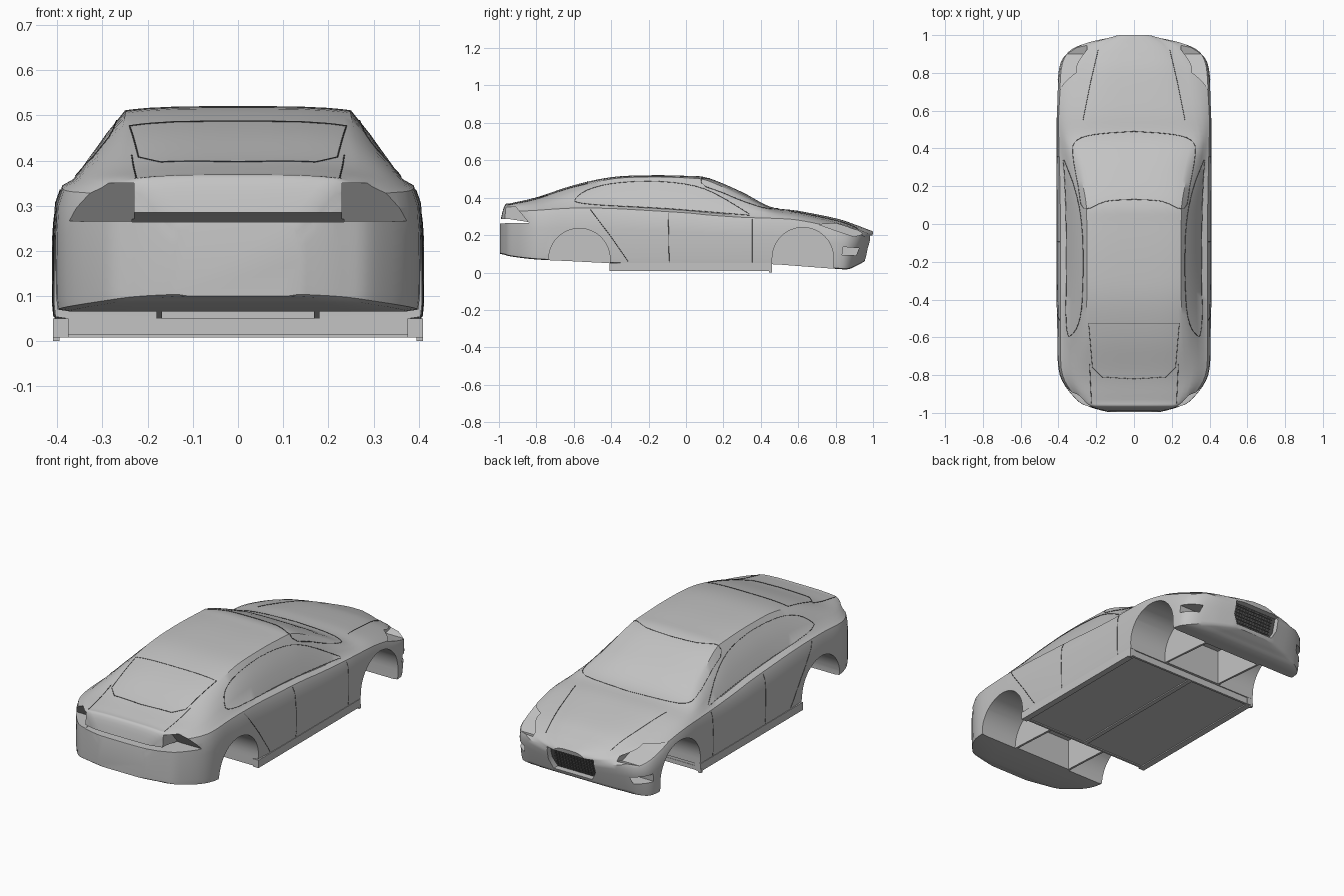
import bpy, bmesh, math
from mathutils import Vector
from mathutils.bvhtree import BVHTree

if "Cube" in bpy.data.objects:
    bpy.data.objects.remove(bpy.data.objects["Cube"])


def material(name, v):
    m = bpy.data.materials.new(name)
    m.diffuse_color = (v, v, v, 1)
    m.use_nodes = True
    m.node_tree.nodes["Principled BSDF"].inputs["Base Color"].default_value = m.diffuse_color
    return m


GREY = material("body grey", 0.55)
DARK = material("dark grille", 0.1)


def add_object(name, bm, mat):
    bmesh.ops.recalc_face_normals(bm, faces=bm.faces)
    me = bpy.data.meshes.new(name)
    bm.to_mesh(me)
    bm.free()
    ob = bpy.data.objects.new(name, me)
    bpy.context.collection.objects.link(ob)
    me.materials.append(mat)
    return ob


def nose_rake(y, z):
    """Lean the front bumper back below the bonnet lip."""
    k = min(max((y - .82) / .14, 0), 1)
    return y - .3 * k * max(.21 - z, 0)


def prism(name, pts, axis, lo, hi, mat=GREY):
    """Extrude a 2D outline along x (points are y,z) or y (points are x,z)."""
    bm = bmesh.new()
    def ring(c):
        return [bm.verts.new((c, a, b) if axis == 'x' else (a, nose_rake(c, b), b)) for a, b in pts]
    A, B = ring(lo), ring(hi)
    bm.faces.new(A)
    bm.faces.new(B[::-1])
    for i in range(len(pts)):
        j = (i + 1) % len(pts)
        bm.faces.new((A[i], B[i], B[j], A[j]))
    return add_object(name, bm, mat)


def box(name, x0, x1, y0, y1, z0, z1, mat=GREY):
    return prism(name, [(x0, z0), (x1, z0), (x1, z1), (x0, z1)], 'y', y0, y1, mat)


def catmull(rows, sub):
    """Smooth interpolation through rows of numbers."""
    out, n = [], len(rows)
    for i in range(n - 1):
        p0, p1, p2, p3 = rows[max(i - 1, 0)], rows[i], rows[i + 1], rows[min(i + 2, n - 1)]
        for k in range(sub):
            t = k / sub
            out.append([0.5 * (2 * b + (c - a) * t + (2 * a - 5 * b + 4 * c - d) * t * t
                               + (3 * b - a - 3 * c + d) * t ** 3)
                        for a, b, c, d in zip(p0, p1, p2, p3)])
    out.append(list(rows[-1]))
    return out


# Stations: y, bottom z, half width, belt z, belt half width, roof half width, roof edge z, top z
STATIONS = [
    (-0.995, .100, .14, .23, .13, .11, .255, .262),
    (-0.97, .095, .23, .31, .22, .20, .350, .358),
    (-0.93, .085, .305, .335, .28, .24, .362, .372),
    (-0.80, .070, .393, .345, .358, .27, .385, .402),
    (-0.60, .060, .405, .358, .365, .26, .452, .467),
    (-0.40, .050, .408, .356, .360, .25, .500, .510),
    (-0.20, .045, .41, .345, .358, .25, .511, .520),
    (0.00, .045, .41, .332, .360, .25, .506, .517),
    (0.12, .045, .41, .320, .364, .255, .490, .505),
    (0.30, .045, .41, .307, .372, .29, .405, .430),
    (0.45, .045, .41, .302, .382, .32, .335, .352),
    (0.60, .035, .41, .292, .380, .27, .318, .330),
    (0.80, .020, .400, .25, .350, .24, .272, .290),
    (0.90, .018, .368, .225, .285, .20, .242, .258),
    (0.96, .035, .285, .20, .230, .16, .217, .235),
    (1.00, .060, .12, .18, .10, .08, .207, .220),
]


def half_section(zb, w, zl, wb, r, ze, zt):
    h, d = zl - zb, w - wb
    pts = [(0, zb), (w * .6, zb), (w - .03, zb), (w - .004, zb + .004), (w - .001, zb + .1 * h),
           (w, zb + .6 * h), (w - .1 * d, zb + .83 * h), (w - .42 * d, zb + .955 * h), (wb, zl)]
    for t in (.33, .67):                       # side glass with a slight bulge
        pts.append((wb + (r - wb) * t + .006, zl + (ze - zl) * t + .003))
    for t in (1, .93, .8, .55, .28, 0):        # crowned roof or bonnet
        pts.append((r * t, ze + (zt - ze) * (1 - t ** 4)))
    return pts


# Lofted body shell
bm = bmesh.new()
prev = None
for y, *s in catmull(STATIONS, 5):
    half = half_section(*s)
    full = half + [(-x, z) for x, z in half[-2:0:-1]]
    ring = [bm.verts.new((x, nose_rake(y, z), z)) for x, z in full]
    if prev:
        for i in range(len(ring)):
            j = (i + 1) % len(ring)
            bm.faces.new((prev[i], prev[j], ring[j], ring[i]))
    else:
        bm.faces.new(ring)
    prev = ring
bm.faces.new(prev[::-1])
bmesh.ops.recalc_face_normals(bm, faces=bm.faces)
skin = BVHTree.FromBMesh(bm)
body = add_object("car_body", bm, GREY)

# Cutters: wheel wells, lamp openings, boot gap and grille recess
cutters = []


def both_sides(pts, x0, x1):
    for s in (1, -1):
        cutters.append(prism("cutter", pts, 'x', s * x0, s * x1))


for cy, cz in ((-0.57, .072), (0.625, .077)):
    R = .164
    arch = [(cy + R * math.cos(math.pi * i / 24), cz + R * math.sin(math.pi * i / 24))
            for i in range(25)]
    both_sides([(cy + R, -.1)] + arch + [(cy - R, -.1)], .18, .6)
    cutters.append(box("cutter", -.168, .168, cy - .155, cy + .155, -.1, .235))
both_sides([(-1.1, .263), (-.84, .266), (-.91, .35), (-1.1, .35)], .23, .5)         # tail lamps
cutters.append(prism("cutter", [(-1.1, .2635), (-.80, .2635), (-.94, .285), (-1.1, .285)],
                     'x', -.235, .235))                                            # boot gap
both_sides([(.71, .257), (.8, .263), (.965, .212), (.9, .192), (.8, .225)], .25, .5)  # headlamps
both_sides([(.835, .095), (.91, .092), (.925, .13), (.84, .137)], .21, .5)          # fog lamps
GRILLE = [(-.115, .078), (.115, .078), (.14, .125), (.138, .197), (-.138, .197), (-.14, .125)]
cutters.append(prism("cutter", GRILLE, 'y', .955, 1.2))                            # grille recess

bpy.context.view_layer.objects.active = body
for c in cutters:
    c.hide_render = True
    m = body.modifiers.new("cut", 'BOOLEAN')
    m.operation, m.solver, m.object = 'DIFFERENCE', 'EXACT', c
    bpy.ops.object.modifier_apply(modifier=m.name)
for c in cutters:
    bpy.data.objects.remove(c)
bpy.ops.object.select_all(action='DESELECT')
body.select_set(True)
bpy.ops.object.shade_smooth_by_angle(angle=math.radians(32))

# Grille mesh and lower intake
prism("grille_panel", [(x * .99, z) for x, z in GRILLE], 'y', .953, .966, DARK)
for i in range(13):
    x = -.108 + .018 * i
    box("grille_bar", x - .0015, x + .0015, .96, .97, .08, .196, DARK)
for i in range(7):
    z = .09 + .016 * i
    box("grille_slat", -.118, .118, .96, .97, z - .0015, z + .0015, DARK)
box("lower_intake", -.19, .19, .92, .974, .045, .064, DARK)

# Floor pan, sills and centre rail
box("floor_pan", -.385, .385, -.405, .455, .014, .05)
for s in (1, -1):
    box("sill", s * .375, s * .409, -.41, .46, .008, .05)
    box("sill_foot", s * .395, s * .41, .445, .46, 0, .02)
box("centre_rail", -.012, .012, -.40, .45, .008, .02)
for y in (-.40, .445):
    box("floor_crossbar", -.38, .38, y, y + .012, .008, .03)


def seam(name, pts, view):
    """Thin shut line projected onto the body; view 'side' takes y,z and 'top' takes x,y."""
    path = []
    for a, b in zip(pts, pts[1:]):
        path += [(a[0] + (b[0] - a[0]) * k / 10, a[1] + (b[1] - a[1]) * k / 10) for k in range(10)]
    path.append(pts[-1])
    for s in (1, -1):
        hits = []
        for a, b in path:
            if view == 'side':
                hit, nor = skin.ray_cast(Vector((s, a, b)), Vector((-s, 0, 0)))[:2]
            else:
                hit, nor = skin.ray_cast(Vector((s * a, b, 1)), Vector((0, 0, -1)))[:2]
            if hit:
                hits.append(hit + nor * .0008)
        cu = bpy.data.curves.new(name, 'CURVE')
        cu.dimensions, cu.bevel_depth, cu.bevel_resolution = '3D', .0014, 0
        sp = cu.splines.new('POLY')
        sp.points.add(len(hits) - 1)
        for p, h in zip(sp.points, hits):
            p.co = (*h, 1)
        cu.materials.append(DARK)
        bpy.context.collection.objects.link(bpy.data.objects.new(name, cu))


# Door, window and panel shut lines
seam("front_door_edge", [(.355, .055), (.355, .285)], 'side')
seam("middle_door_edge", [(-.09, .055), (-.095, .32)], 'side')
seam("rear_door_edge", [(-.31, .06), (-.40, .19), (-.51, .335)], 'side')
seam("side_window_outline", catmull([(.34, .306), (-.09, .341), (-.45, .36), (-.58, .375), (-.59, .395),
                                     (-.53, .44), (-.4, .475), (-.2, .488), (0, .472), (.15, .425),
                                     (.34, .312)], 3), 'side')
seam("windscreen_outline", catmull([(0, .49), (.2, .475), (.3, .445), (.325, .38), (.295, .2),
                                    (.265, .08), (.15, .12), (0, .13)], 3), 'top')
seam("rear_window_outline", [(0, -.525), (.24, -.525), (.22, -.76), (.17, -.81), (0, -.82)], 'top')
seam("bonnet_crease", [(.19, .92), (.23, .75), (.27, .55)], 'top')
seam("boot_edge", [(.235, -.74), (.225, -.95)], 'top')
